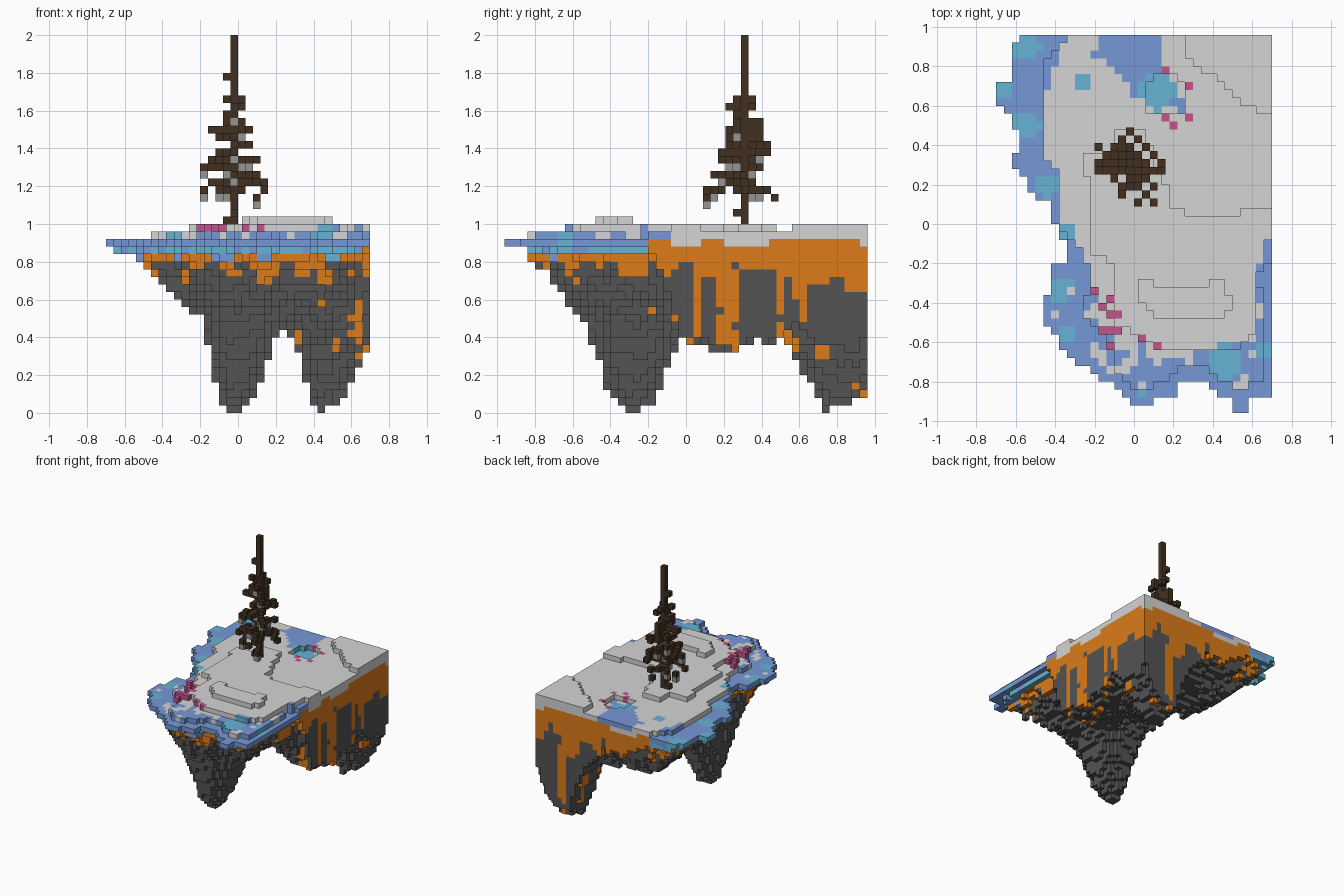
import bpy
import math
import random
from mathutils import Vector, noise

random.seed(5)
V = 0.04                      # block size
NX, NY = 35, 48
X0, Y0 = -0.70, -0.96

cube = bpy.data.objects.get("Cube")
if cube:
    bpy.data.objects.remove(cube, do_unlink=True)

COLOURS = {
    "snow": (0.66, 0.66, 0.66),
    "ice_blue": (0.18, 0.315, 0.68),
    "ice_teal": (0.135, 0.45, 0.66),
    "orange_soil": (0.72, 0.2, 0.01),
    "dark_stone": (0.087, 0.087, 0.087),
    "bark": (0.054, 0.03, 0.015),
    "twig_grey": (0.3, 0.3, 0.3),
    "pink_flower": (0.56, 0.085, 0.26),
}


def make_material(name, rgb):
    mat = bpy.data.materials.new(name)
    mat.use_nodes = True
    mat.diffuse_color = (*rgb, 1)
    mat.node_tree.nodes["Principled BSDF"].inputs["Base Color"].default_value = (*rgb, 1)
    return mat


MATERIALS = {name: make_material(name, rgb) for name, rgb in COLOURS.items()}


def build_blocks(name, cells, origin):
    """Skin a dictionary of block -> colour with its outer faces only."""
    verts, faces, slots = {}, [], []
    used = sorted(set(cells.values()))
    for cell, colour in cells.items():
        for axis in range(3):
            for side in (0, 1):
                near = list(cell)
                near[axis] += 2 * side - 1
                if tuple(near) in cells:
                    continue
                face = []
                for a, b in ((0, 0), (1, 0), (1, 1), (0, 1)):
                    p = list(cell)
                    p[axis] += side
                    p[(axis + 1) % 3] += a
                    p[(axis + 2) % 3] += b
                    face.append(verts.setdefault(tuple(p), len(verts)))
                faces.append(face if side else face[::-1])
                slots.append(used.index(colour))
    mesh = bpy.data.meshes.new(name)
    mesh.from_pydata([Vector(p) * V + Vector(origin) for p in verts], [], faces)
    for colour in used:
        mesh.materials.append(MATERIALS[colour])
    mesh.polygons.foreach_set("material_index", slots)
    bpy.context.collection.objects.link(bpy.data.objects.new(name, mesh))


def edges(poly):
    return zip(poly, poly[1:] + poly[:1])


def inside(poly, x, y):
    hit = False
    for (ax, ay), (bx, by) in edges(poly):
        if (ay > y) != (by > y) and x < ax + (y - ay) * (bx - ax) / (by - ay):
            hit = not hit
    return hit


def edge_distance(poly, x, y):
    best, p = 9.0, Vector((x, y))
    for a, b in edges(poly):
        a, b = Vector(a), Vector(b)
        t = max(0, min(1, (p - a).dot(b - a) / (b - a).length_squared))
        best = min(best, (a + (b - a) * t - p).length)
    return best


def curve(points, r):
    """Straight-line interpolation through (r, z) points."""
    if r <= points[0][0]:
        return points[0][1]
    for (ra, za), (rb, zb) in zip(points, points[1:]):
        if r <= rb:
            return za + (zb - za) * (r - ra) / (rb - ra)
    return points[-1][1]


def wobble(x, y, z=0.0, size=0.1):
    return noise.noise(Vector((x / size + 0.37, y / size + 0.61, z / size + 0.23)))


# Island outline; it runs past the two straight cut cliffs
coast = [(.3, 1.6), (0, 1.16), (-.4, 1.06), (-.58, .98), (-.62, .9), (-.62, .74), (-.7, .72),
         (-.7, .64), (-.62, .52),
         (-.58, .48), (-.58, .38), (-.62, .38), (-.62, .3), (-.54, .22), (-.5, .14), (-.42, .1),
         (-.38, -.06), (-.34, -.08), (-.34, -.19), (-.42, -.2), (-.42, -.37), (-.46, -.37),
         (-.46, -.49), (-.38, -.58), (-.34, -.66), (-.26, -.72), (-.18, -.78), (-.1, -.83),
         (-.02, -.91), (.08, -.91), (.12, -.87), (.2, -.87), (.26, -.79), (.36, -.79),
         (.42, -.85), (.5, -.9), (.5, -.97), (.58, -.97), (.6, -.87), (.72, -.87),
         (.72, -.24), (1.4, -.3), (1.4, 1.6)]
# Snow field, raised terraces and pool
snow_field = [(-.3, 1), (-.38, .88), (-.42, .72), (-.46, .62), (-.44, .48), (-.46, .36),
              (-.38, .24), (-.38, 0), (-.3, -.08), (-.24, -.2), (-.2, -.34), (-.16, -.52),
              (0, -.6), (.1, -.64), (.2, -.7), (.4, -.62), (.6, -.6), (.64, -.46),
              (.64, -.22), (.72, -.2), (.72, 1)]
mound = [(-.08, .5), (-.12, .38), (-.24, .38), (-.24, .24), (-.2, .18), (-.2, -.14),
         (-.12, -.2), (-.1, -.5), (0, -.56), (.14, -.64), (.5, -.64), (.62, -.54),
         (.65, -.1), (.72, -.02), (.72, .08), (.54, .08), (.54, .04), (.3, .04), (.2, .1),
         (.12, .3), (.04, .5)]
corner = [(.28, 1), (.28, .84), (.36, .78), (.46, .7), (.52, .64), (.62, .58), (.72, .54), (.72, 1)]
ledge = [(.04, -.29), (.12, -.29), (.12, -.33), (.4, -.33), (.4, -.29), (.46, -.29), (.46, -.36),
         (.5, -.36), (.5, -.44), (.46, -.44), (.46, -.49), (.12, -.49), (.12, -.44), (.04, -.4)]
pool = [(-.17, 1), (.1, 1), (.16, .86), (.16, .78), (.22, .66), (.28, .62), (.28, .52), (.22, .58),
        (.08, .59), (0, .66), (-.08, .76), (-.2, .86)]
teal_spots = [(-.55, .9, .08), (-.67, .68, .06), (-.55, .5, .08), (-.44, .2, .06),
              (-.37, -.05, .07), (-.37, -.33, .07), (-.33, -.55, .05), (.46, -.7, .09),
              (.66, -.65, .05), (.7, -.04, .04), (-.25, .72, .05), (.12, .67, .09),
              (.04, -.84, .04)]

# Underside: two hanging peaks, one ridge by the right cliff, a shallow shelf
front_peak = [(.04, -.01), (.08, .05), (.12, .1), (.16, .2), (.2, .3), (.25, .44),
              (.33, .58), (.42, .7), (.55, .82), (.7, .9)]
back_peak = [(.06, .04), (.1, .09), (.14, .14), (.2, .26), (.27, .42), (.36, .5), (.8, .9)]
ridge = [(0, .34), (.1, .37), (.3, .42), (.45, .6), (.6, .75), (.8, .9)]
shelf = [(.1, .84), (.15, .78), (.2, .71), (.25, .65), (.35, .56), (.5, .49), (.9, .42)]
rim = [(.05, .88), (.07, .84), (.1, .8), (.2, .45), (.26, 0)]
# Soil drips on the right cliff: y start, y end, lowest z
drips = [(.04, .08, .4), (.16, .28, .28), (.46, .54, .4), (.58, .62, .6), (.62, .66, .48)]


def underside(x, y, d):
    dx = x + .02
    z = min(curve(front_peak, math.hypot(dx * (1.6 if dx < 0 else 1.05), y + .28)),
            curve(back_peak, math.hypot((x - .45) * (1.7 if x < .45 else 1), (y - .82) * .85)),
            curve(ridge, math.hypot(x - .66, y - .24)),
            curve(shelf, d))
    if z > .05:
        z += .07 * wobble(x, y, size=.07)
    return max(0, round(min(.88, max(z, curve(rim, d))) / V))


def surface(x, y, d):
    if inside(ledge, x, y):
        return 26
    if inside(mound, x, y) or inside(corner, x, y):
        return 25
    if math.hypot(x - .16, y - .65) < .11:
        return 23
    step = .06 if y < -.3 and x > -.1 else .18
    return 24 if d > step or inside(snow_field, x, y) else 23


def soil_floor(x, y):
    """Lowest orange layer in a column."""
    if x > .66 and y > -.22:
        z = (.65 if y > .64 else .73) + .08 * wobble(x, y, size=.12)
        for start, end, low in drips:
            if start < y < end:
                z = low
        return z / V
    if y > .92 and x > -.3:
        return 1 if abs(x - .46) < .04 else 15.5 + 6 * wobble(x, y, size=.11)
    if x > .3 and y > -.2 and wobble(x, y, size=.13) > .22:
        return 0
    return min(20, 18.4 + 5 * wobble(x, y, size=.08))


island = {}
for i in range(NX):
    for j in range(NY):
        x, y = X0 + (i + .5) * V, Y0 + (j + .5) * V
        if not inside(coast, x, y):
            continue
        d = edge_distance(coast, x, y)
        top, bottom, floor = surface(x, y, d), underside(x, y, d), soil_floor(x, y)
        snowy = inside(snow_field, x, y)
        teal = any(math.hypot(x - a, y - b) < r for a, b, r in teal_spots)
        wet = teal or inside(pool, x, y) or (x > .66 and y < 0)
        speck = y < -.3 and wobble(x, y, size=.09) > .27
        ice_low = 21 - (wobble(x, y, size=.14) > .25)
        snow_low = min(top - 1, 23 - (wobble(x, y, size=.15) > .1))
        for k in range(min(bottom, top - 1), top):
            ice = "ice_teal" if teal or (k == 21 and wobble(x, y, size=.2) > -.1) else "ice_blue"
            if snowy and k >= snow_low:
                colour = ice if k == top - 1 and top < 25 and wet else "snow"
            elif not snowy and k >= ice_low:
                colour = "snow" if speck and k >= 22 and d > .06 else ice
            elif k >= floor and (k > 19 or wobble(x, y, k * V, .09) < .4):
                colour = "orange_soil"
            else:
                colour = "dark_stone"
            island[i, j, k] = colour

# Flowers on the front bank and sunk around the pool
flower_spots = [(-.19, -.35), (-.11, -.39), (-.15, -.43), (-.11, -.48), (-.11, -.52), (-.07, -.52),
                (-.07, -.48), (-.15, -.55), (-.11, -.61), (.03, -.57), (.11, -.61), (.14, .77),
                (.27, .69), (.14, .53), (.19, .49), (.27, .53)]
flowers = {}
for x, y in flower_spots:
    cell = (int((x - X0) / V), int((y - Y0) / V), 23 if y > 0 else 24)
    island.pop(cell, None)
    flowers[cell] = "pink_flower"
build_blocks("floating_island", island, (X0, Y0, 0))
build_blocks("flowers", flowers, (X0, Y0, 0))

# Conifer: straight trunk with loose, drooping arms that shorten upwards
tree = {(0, 0, k): "bark" for k in range(25)}
tree.update({(-1, 0, 0): "bark", (0, -1, 1): "bark", (-1, 0, 19): "bark"})
headings = [(a, b) for a in (-1, 0, 1) for b in (-1, 0, 1) if a or b]
for k in range(4, 17):
    reach = 5.8 - .26 * k
    for dx, dy in random.sample(headings, 3):
        length = round(reach * (.8 if dx and dy else 1) - random.random())
        i = j = 0
        for step in range(length):
            i, j = i + dx, j + dy
            if step and random.random() < .25:
                side = random.choice((-1, 1))
                i, j = i + side * abs(dy), j + side * abs(dx)
            drop = k - (step > 2)
            tree[i, j, drop] = "bark"
            if random.random() < .3:
                tree.setdefault((i, j, drop - 1), "twig_grey")
build_blocks("conifer", tree, (-.04, .29, 1.0))
